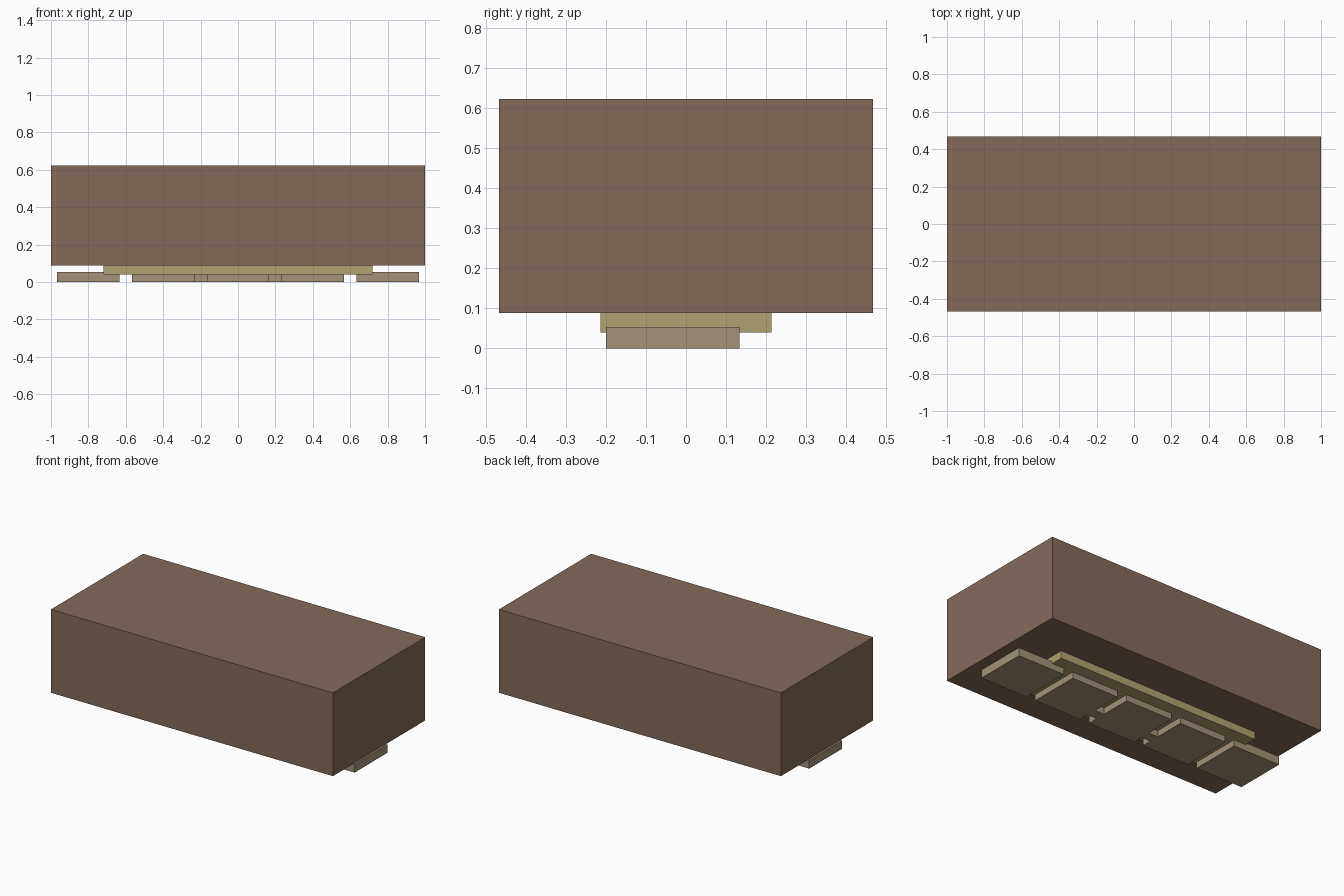
import bpy

cube = bpy.data.objects.get("Cube")
if cube:
    bpy.data.objects.remove(cube, do_unlink=True)


def material(name, rgb):
    mat = bpy.data.materials.new(name)
    mat.use_nodes = True
    colour = (*rgb, 1)
    mat.diffuse_color = colour
    mat.node_tree.nodes["Principled BSDF"].inputs["Base Color"].default_value = colour
    return mat


def box(name, low, high, mat):
    """Axis-aligned box between two opposite corners."""
    centre = [(a + b) / 2 for a, b in zip(low, high)]
    bpy.ops.mesh.primitive_cube_add(size=1, location=centre)
    obj = bpy.context.object
    obj.name = name
    obj.scale = [b - a for a, b in zip(low, high)]
    bpy.ops.object.transform_apply(location=False, rotation=False, scale=True)
    obj.data.materials.append(mat)
    return obj


brown = material("brown", (0.227, 0.147, 0.105))
straw = material("straw", (0.434, 0.366, 0.165))
tan = material("tan", (0.366, 0.287, 0.191))

# Main block and the plate beneath it
box("body", (-1, -0.467, 0.088), (1, 0.467, 0.622), brown)
box("base_plate", (-0.72, -0.213, 0.04), (0.72, 0.213, 0.088), straw)

# Row of five square pads
pad_half, pad_height = 0.167, 0.053
for i in range(5):
    x = (i - 2) * 0.4
    box(f"pad_{i + 1}", (x - pad_half, -0.2, 0), (x + pad_half, 0.133, pad_height), tan)

# Small links joining the middle three pads
for side, x in (("right", -0.2), ("left", 0.2)):
    box(f"{side}_link", (x - 0.033, -0.133, 0), (x + 0.033, -0.067, pad_height), tan)
